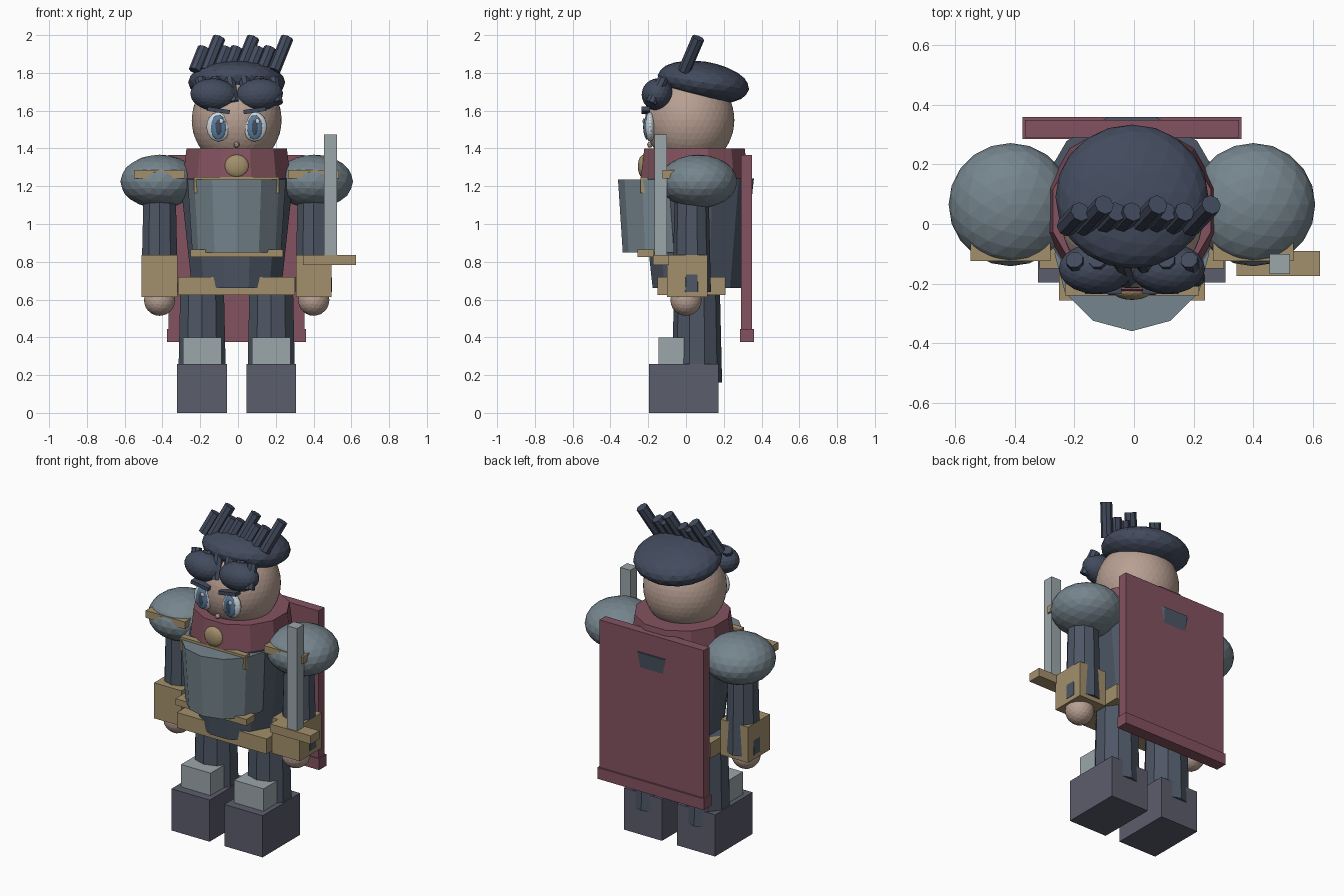
import bpy, math
from mathutils import Vector

if "Cube" in bpy.data.objects:
    bpy.data.objects.remove(bpy.data.objects["Cube"])

CX = -0.007  # body centre line


def mat(name, r, g, b):
    m = bpy.data.materials.new(name)
    m.diffuse_color = (r, g, b, 1)
    m.use_nodes = True
    m.node_tree.nodes["Principled BSDF"].inputs["Base Color"].default_value = m.diffuse_color
    return m


HAIR = mat("dark_hair", .055, .07, .11)
STEEL = mat("steel", .18, .235, .27)
CLOTH = mat("dark_cloth", .075, .095, .13)
ROSE = mat("rose_cloth", .23, .085, .115)
GOLD = mat("gold", .37, .28, .15)
SKIN = mat("skin", .48, .35, .29)
BOOT = mat("boot", .105, .11, .15)
SILVER = mat("silver", .33, .38, .4)
WHITE = mat("eye_white", .62, .68, .72)
BLUE = mat("iris_blue", .1, .2, .33)


def finish(name, m):
    o = bpy.context.object
    o.name = name
    o.data.materials.append(m)
    return o


def box(name, x, y, z, m, rot=(0, 0, 0)):
    """Box from (min, max) ranges."""
    r = (x, y, z)
    bpy.ops.mesh.primitive_cube_add(size=1, location=[(a + b) / 2 for a, b in r], rotation=rot)
    o = finish(name, m)
    o.scale = [b - a for a, b in r]
    return o


def ball(name, loc, rad, m, sub=3, rot=(0, 0, 0)):
    bpy.ops.mesh.primitive_ico_sphere_add(subdivisions=sub, radius=1, location=loc, rotation=rot)
    o = finish(name, m)
    o.scale = rad
    return o


def cone(name, x, y, z0, z1, r0, r1, m, n=12, turn=0.0):
    bpy.ops.mesh.primitive_cone_add(vertices=n, radius1=r0, radius2=r1, depth=z1 - z0,
                                    location=(x, y, (z0 + z1) / 2), rotation=(0, 0, turn))
    return finish(name, m)


def rod(name, a, b, r, m, n=8):
    a, b = Vector(a), Vector(b)
    d = b - a
    bpy.ops.mesh.primitive_cylinder_add(vertices=n, radius=r, depth=d.length, location=(a + b) / 2,
                                        rotation=d.to_track_quat('Z', 'Y').to_euler())
    return finish(name, m)


# Torso, breastplate, belt and collar
cone("torso", CX, .06, .66, 1.24, .245, .31, CLOTH, 12, math.radians(15))
cone("breastplate", CX, -.1, .85, 1.235, .235, .26, STEEL)
box("belt", (CX - .31, CX + .31), (-.15, .21), (.625, .72), GOLD)
box("waist_trim", (CX - .245, CX + .245), (-.257, -.17), (.825, .865), GOLD)
box("chest_strap", (CX - .225, CX + .225), (-.24, -.2), (1.165, 1.25), GOLD)
cone("collar", CX, .045, 1.24, 1.4, .295, .275, ROSE, 12, math.radians(15))
ball("collar_clasp", (CX, -.225, 1.305), (.065, .03, .062), GOLD)

# Cape
box("cape", (CX - .36, CX + .36), (.29, .349), (.4, 1.365), ROSE)
box("cape_hem", (CX - .368, CX + .368), (.285, .36), (.375, .445), ROSE)

# Limbs and armour, both sides
for s, side in ((-1, "left"), (1, "right")):
    x = CX + s * .183
    box(side + "_boot", (x - .132, x + .132), (-.197, .173), (0, .26), BOOT)
    box(side + "_shin_guard", (x - .102, x + .102), (-.145, -.01), (.22, .4), SILVER)
    cone(side + "_leg", x, .058, .16, .72, .133, .12, CLOTH, 10)
    x = CX + s * .408
    ball(side + "_shoulder", (x, .065, 1.225), (.208, .207, .142), STEEL)
    box(side + "_shoulder_trim", (x - .135, x + .135), (-.125, -.06), (1.24, 1.285), GOLD)
    cone(side + "_arm", x, .03, .64, 1.16, .102, .09, CLOTH, 10)
    box(side + "_cuff", (x - .095, x + .095), (-.1, .115), (.613, .835), GOLD)
    ball(side + "_hand", (x, 0, .597), (.083, .083, .083), SKIN)

# Sword
box("sword_guard", (.345, .625), (-.175, -.09), (.783, .835), GOLD)
box("sword_blade", (.455, .525), (-.168, -.1), (.835, 1.475), SILVER)

# Head and face
ball("head", (CX, .02, 1.55), (.238, .236, .25), SKIN, 4)
ball("nose", (CX, -.19, 1.42), (.016, .016, .016), SKIN, 2)
for s, side in ((-1, "left"), (1, "right")):
    x = CX + s * .096
    ball(side + "_eye", (x, -.19, 1.515), (.064, .028, .078), WHITE)
    ball(side + "_iris", (x, -.206, 1.512), (.042, .018, .066), BLUE)
    ball(side + "_pupil", (x, -.217, 1.512), (.02, .01, .045), HAIR, 2)
    ball(side + "_eye_glint", (x + .015, -.224, 1.545), (.012, .006, .014), WHITE, 2)
    box(side + "_eyebrow", (x - .06, x + .06), (-.235, -.19), (1.59, 1.612), HAIR, (0, s * -.15, 0))
    ball(side + "_fringe", (CX + s * .12, -.15, 1.685), (.126, .085, .085), HAIR, 3, (0, s * -.08, 0))

# Hair cap, fringe tufts and crest
ball("hair_cap", (CX, .092, 1.75), (.257, .245, .11), HAIR, 3, (math.radians(-9), 0, 0))
for i in range(6):
    x = -.2 + .077 * i
    rod("fringe_tuft", (x + .025, -.185, 1.64), (x, -.12, 1.77), .03, HAIR)
tops = (-.18, -.1, -.06, -.005, .08, .11, .17, .26)
for i, x in enumerate(tops):
    z = 1.985 if i in (1, 4, 7) else 1.93
    k = (z - 1.81) / .175
    rod("crest_tuft", (x - .07 * k, -.01, 1.81), (x, -.01 + .075 * k, z), .034, HAIR)
